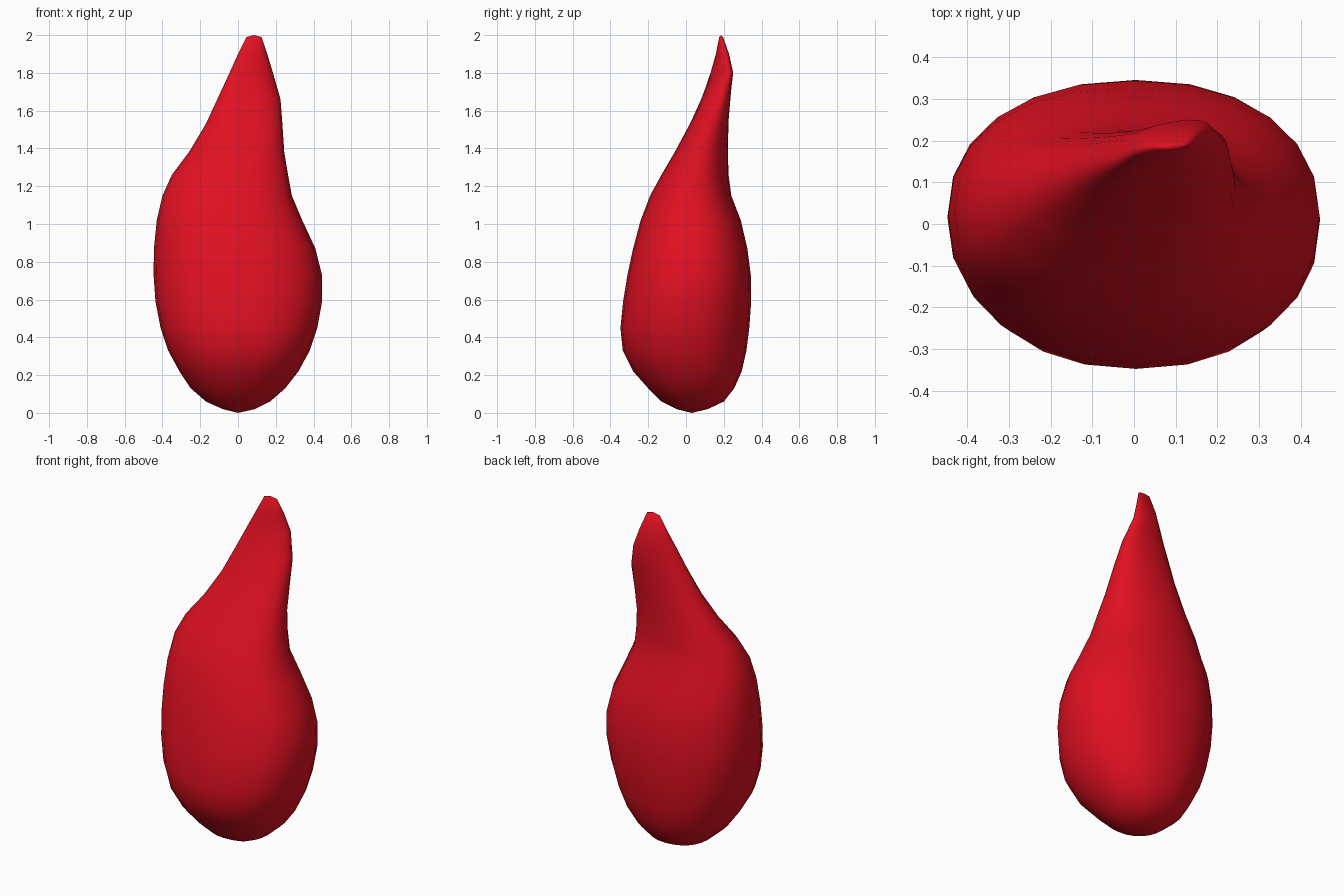
import bpy, bmesh
from math import sin, cos, pi

# Ring profile: height, left x, right x, front y, back y, twist
RINGS = [
    (0.02, -0.08, 0.09, -0.05, 0.115, 0),
    (0.06, -0.17, 0.17, -0.13, 0.20, 0),
    (0.13, -0.25, 0.25, -0.20, 0.255, 0),
    (0.22, -0.31, 0.32, -0.28, 0.295, 0),
    (0.33, -0.37, 0.38, -0.335, 0.32, 0),
    (0.45, -0.41, 0.42, -0.347, 0.335, 0),
    (0.59, -0.437, 0.445, -0.333, 0.345, 0),
    (0.73, -0.447, 0.445, -0.31, 0.343, 0),
    (0.87, -0.445, 0.41, -0.28, 0.325, 0),
    (1.02, -0.43, 0.34, -0.24, 0.29, 0),
    (1.15, -0.40, 0.285, -0.19, 0.24, 0),
    (1.26, -0.35, 0.265, -0.13, 0.225, 0),
    (1.38, -0.26, 0.245, -0.06, 0.222, 0),
    (1.53, -0.17, 0.235, 0.02, 0.225, 0.1),
    (1.66, -0.11, 0.225, 0.08, 0.235, 0.3),
    (1.80, -0.045, 0.185, 0.13, 0.25, 0.6),
    (1.90, 0.0, 0.155, 0.158, 0.228, 0.5),
    (1.99, 0.045, 0.125, 0.176, 0.196, 0.2),
]
SIDES = 24


def rounded(v, power=0.9):
    return abs(v) ** power * (1 if v >= 0 else -1)


# Loft the twisted teardrop body
bm = bmesh.new()
loops = []
for z, x0, x1, y0, y1, twist in RINGS:
    loop = []
    for i in range(SIDES):
        t = 2 * pi * i / SIDES
        x = (x0 + x1) / 2 + (x1 - x0) / 2 * rounded(cos(t))
        y = (y0 + y1) / 2 + (y1 - y0) / 2 * rounded(sin(t + twist))
        loop.append(bm.verts.new((x, y, z)))
    loops.append(loop)
for a, b in zip(loops, loops[1:]):
    for i in range(SIDES):
        j = (i + 1) % SIDES
        bm.faces.new((a[i], a[j], b[j], b[i]))

# Close the bottom and the tip
for loop, point in ((loops[0], (0.0, 0.03, 0.0)), (loops[-1], (0.085, 0.185, 2.0))):
    pole = bm.verts.new(point)
    for i in range(SIDES):
        bm.faces.new((loop[i], loop[(i + 1) % SIDES], pole))
bmesh.ops.recalc_face_normals(bm, faces=bm.faces)
for f in bm.faces:
    f.smooth = True

mesh = bpy.data.meshes.new("teardrop_body")
bm.to_mesh(mesh)
bm.free()
body = bpy.data.objects.new("teardrop_body", mesh)
bpy.context.collection.objects.link(body)

red = bpy.data.materials.new("red")
red.diffuse_color = (0.75, 0.005, 0.015, 1)
mesh.materials.append(red)
